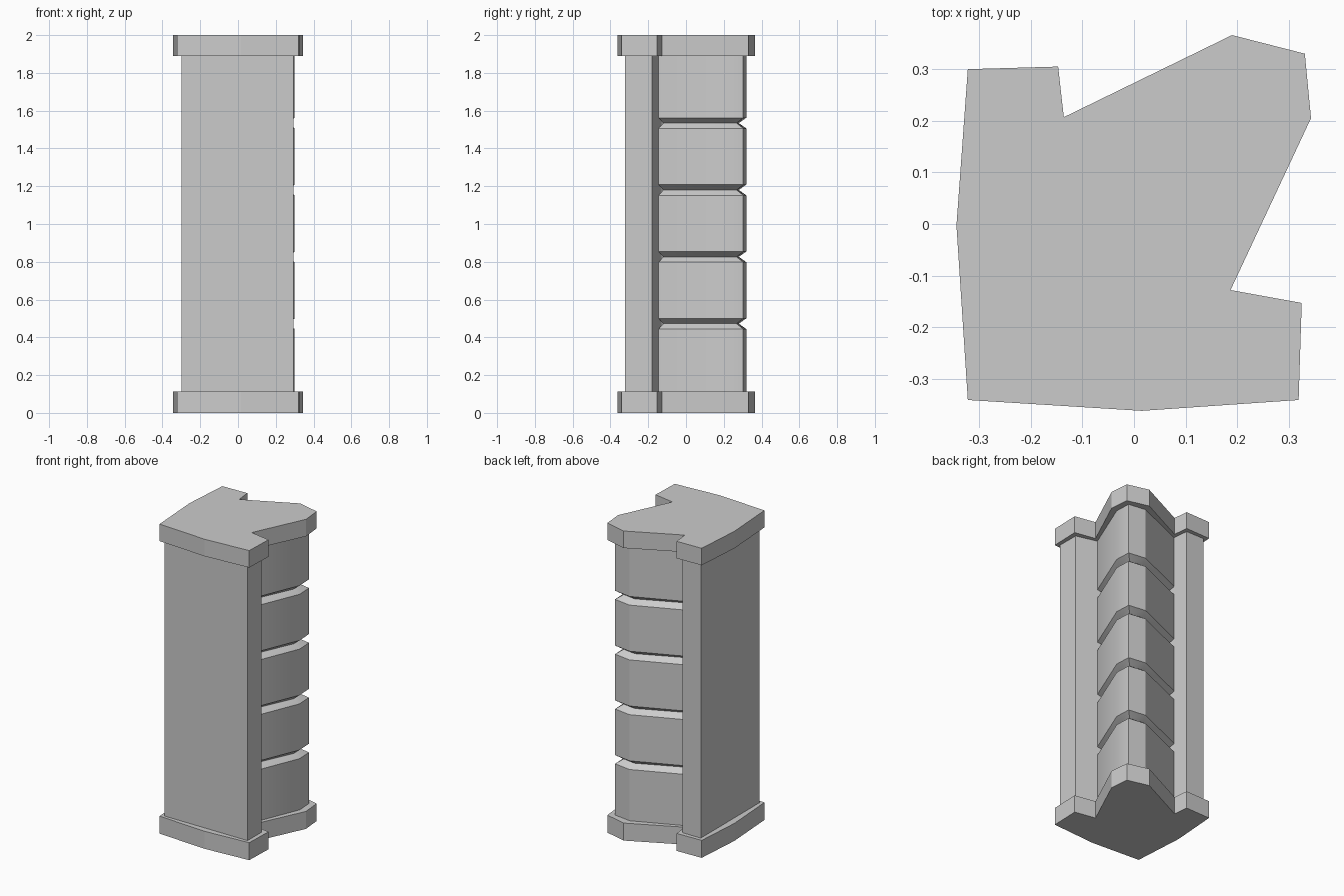
import bpy

if "Cube" in bpy.data.objects:
    bpy.data.objects.remove(bpy.data.objects["Cube"])


def loft(name, rings):
    """Solid through a stack of rings, each ring given as (outline, z)."""
    n = len(rings[0][0])
    verts = [(x, y, z) for outline, z in rings for x, y in outline]
    faces = [tuple(reversed(range(n))),
             tuple(range(n * (len(rings) - 1), n * len(rings)))]
    for r in range(len(rings) - 1):
        for i in range(n):
            j = (i + 1) % n
            faces.append((r * n + i, r * n + j, (r + 1) * n + j, (r + 1) * n + i))
    mesh = bpy.data.meshes.new(name)
    mesh.from_pydata(verts, [], faces)
    mesh.update()
    obj = bpy.data.objects.new(name, mesh)
    bpy.context.collection.objects.link(obj)
    return obj


# Base and top slabs share one outline
slab = [(-0.322, -0.341), (0.015, -0.362), (0.319, -0.341), (0.325, -0.153),
        (0.187, -0.128), (0.343, 0.205), (0.331, 0.33), (0.19, 0.366),
        (-0.136, 0.207), (-0.147, 0.305), (-0.322, 0.3), (-0.344, -0.003)]
loft("base_slab", [(slab, 0.0), (slab, 0.113)])
loft("top_slab", [(slab, 1.89), (slab, 2.0)])

# L-shaped corner walls
walls = [(-0.3, -0.323), (0.295, -0.323), (0.295, -0.18), (0.1, -0.131),
         (-0.155, 0.12), (-0.17, 0.277), (-0.3, 0.277)]
loft("corner_walls", [(walls, 0.1), (walls, 1.9)])

# Inner wedge pillar, cut by four V-shaped grooves
outer = [(-0.1, -0.1), (0.158, -0.145), (0.3, 0.2), (0.295, 0.303),
         (0.18, 0.319), (-0.163, 0.173)]
inner = [(-0.1, -0.1), (0.125, -0.12), (0.265, 0.19), (0.258, 0.268),
         (0.17, 0.28), (-0.142, 0.138)]
rings = [(outer, 0.1)]
for k in range(4):
    z = 0.472 + 0.354 * k
    rings += [(outer, z - 0.028), (inner, z), (outer, z + 0.028)]
rings.append((outer, 1.9))
pillar = loft("grooved_pillar", rings)
bpy.context.view_layer.objects.active = pillar
pillar.select_set(True)
bpy.ops.object.shade_smooth_by_angle(angle=0.52)
